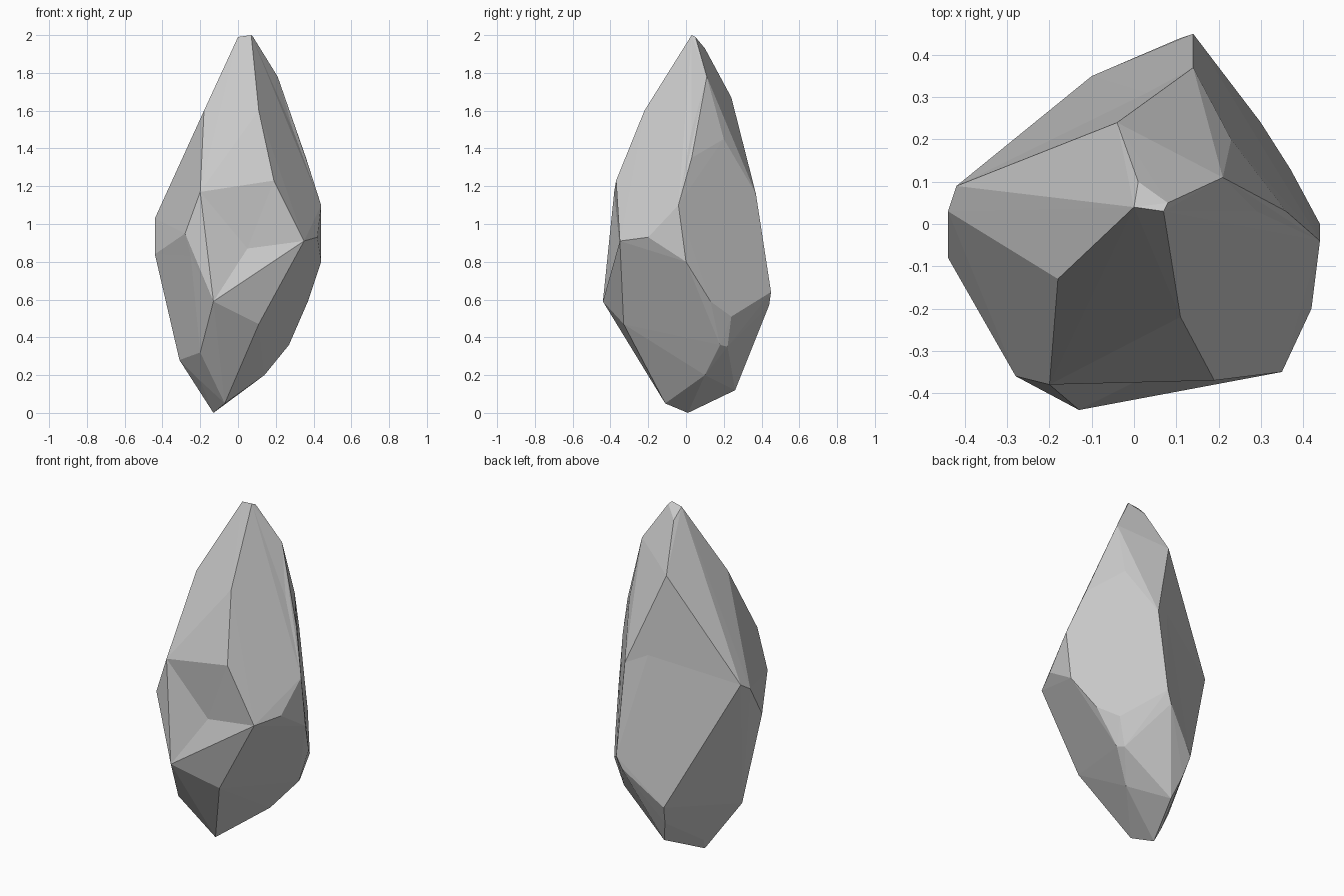
import bpy
import bmesh
from mathutils import Vector

# Remove only the default object
default_cube = bpy.data.objects.get("Cube")
if default_cube:
    bpy.data.objects.remove(default_cube, do_unlink=True)

# Corners of the chipped stone, in hundredths of a unit, grouped by part
tip = [(0, 4, 199), (7, 3, 200), (8, 5, 199), (1, 10, 193)]
shoulder = [(21, 11, 178), (-4, 24, 167), (-18, -13, 160), (11, -22, 160)]
upper_body = [(29, 3, 150), (3, 31, 121), (14, 37, 116),
              (-20, -38, 117), (19, -37, 123), (-42, 9, 107), (44, -4, 110)]
waist = [(-44, 3, 103), (-28, -36, 95), (42, -20, 93), (35, -35, 91),
         (-44, -8, 84), (44, 0, 80)]
lower_body = [(14, 45, 64), (11, 44, 57), (-13, -44, 59), (37, 13, 59),
              (30, 24, 51), (11, -33, 47), (-10, 35, 36), (-31, -8, 28)]
foot = [(-8, 31, 25), (14, 10, 20), (-20, -12, 17), (-4, 26, 12),
        (-15, 5, 7), (-7, -11, 5), (-13, 1, 0)]
# Corners that sit in chipped hollows
hollows = [(23, 20, 145), (36, 3, 135), (-25, -36, 83), (5, -35, 87),
           (27, 18, 36), (25, 22, 35), (-20, -27, 32)]

ridges = tip + shoulder + upper_body + waist + lower_body + foot
corners = [Vector(p) / 100 for p in ridges + hollows]
hollow_start = len(ridges)


def wrap(lifts):
    """Wrap the corners, each pushed out from the upright axis by its lift."""
    mesh = bmesh.new()
    verts = [mesh.verts.new((c.x * k, c.y * k, c.z))
             for c, k in zip(corners, lifts)]
    bmesh.ops.convex_hull(mesh, input=verts)
    return mesh, verts


# Push buried corners out until the skin reaches every one of them
lifts = [1.0] * len(corners)
pushed = set()
for attempt in range(60):
    stone, verts = wrap(lifts)
    buried = [i for i, v in enumerate(verts) if not v.link_faces]
    if not buried:
        break
    pushed.update(buried)
    for i in buried:
        lifts[i] += 0.02
    stone.free()
else:
    stone, verts = wrap(lifts)

# Push the buried hollows a touch further so their creases join up
for i in pushed:
    if i >= hollow_start:
        lifts[i] += 0.02
trial, trial_verts = wrap(lifts)
if all(v.link_faces for v in trial_verts):
    stone.free()
    stone, verts = trial, trial_verts
else:
    trial.free()

# Sink every corner back to its true place, keeping the skin
for v, c in zip(verts, corners):
    v.co = c
loose = [v for v in stone.verts if not v.link_faces]
bmesh.ops.delete(stone, geom=loose, context="VERTS")
bmesh.ops.recalc_face_normals(stone, faces=stone.faces)

# Plain grey stone with flat facets
grey = (0.58, 0.58, 0.58, 1.0)
material = bpy.data.materials.new("grey_stone")
material.use_nodes = True
material.diffuse_color = grey
material.node_tree.nodes["Principled BSDF"].inputs["Base Color"].default_value = grey

data = bpy.data.meshes.new("stone")
stone.to_mesh(data)
stone.free()
data.materials.append(material)
bpy.context.collection.objects.link(bpy.data.objects.new("stone", data))
